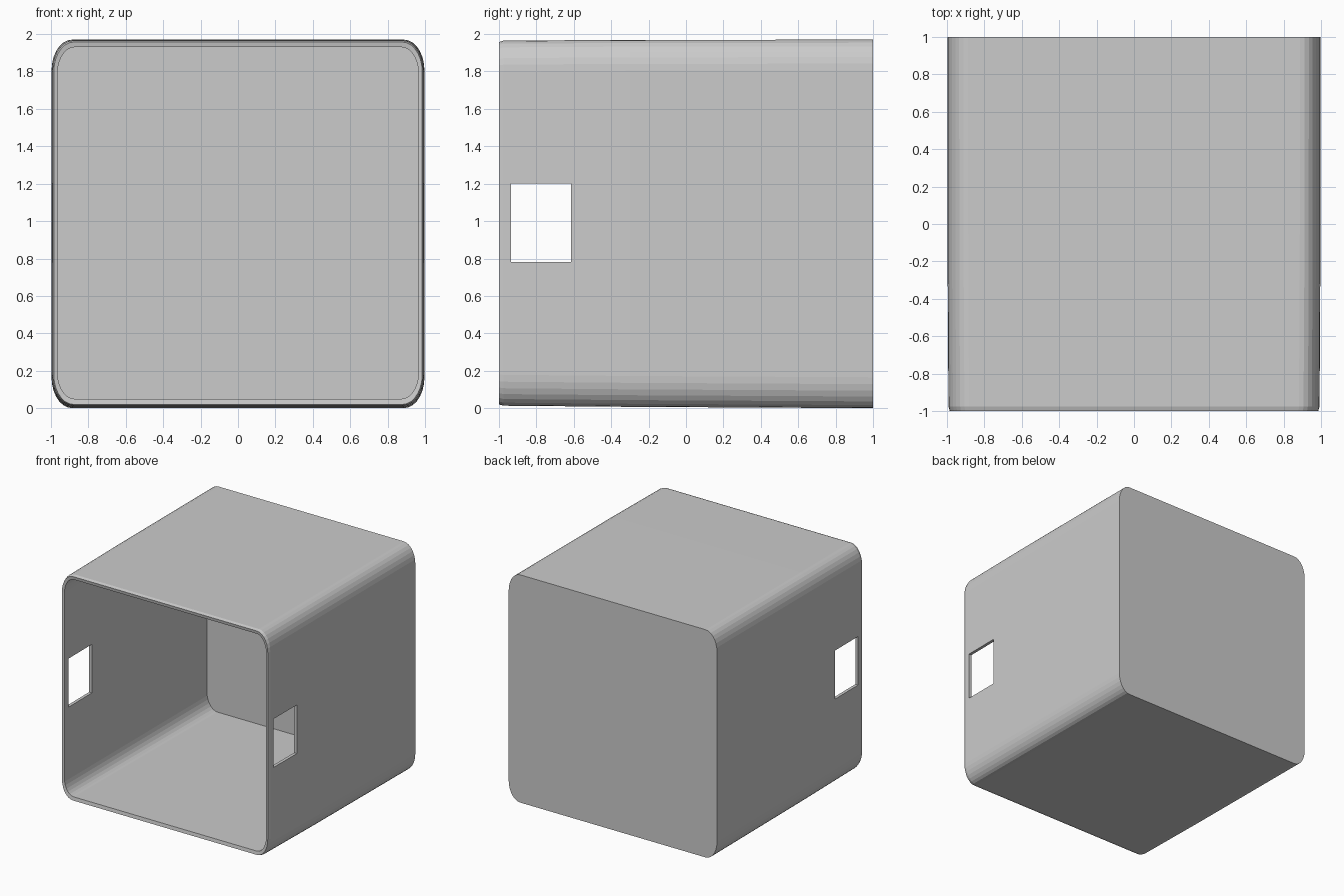
import bpy, bmesh, math

if "Cube" in bpy.data.objects:
    bpy.data.objects.remove(bpy.data.objects["Cube"])

SEGS = 7  # facets per rounded corner


def ring(bm, y, hx, z0, z1, rx, rz):
    """Rounded rectangle in the xz plane with elliptical corners."""
    verts = []
    centres = [(hx - rx, z1 - rz), (-hx + rx, z1 - rz),
               (-hx + rx, z0 + rz), (hx - rx, z0 + rz)]
    for q, (cx, cz) in enumerate(centres):
        for i in range(SEGS + 1):
            a = math.pi / 2 * (q + i / SEGS)
            verts.append(bm.verts.new((cx + rx * math.cos(a), y, cz + rz * math.sin(a))))
    return verts


def make_object(name, bm):
    bmesh.ops.recalc_face_normals(bm, faces=bm.faces)
    mesh = bpy.data.meshes.new(name)
    bm.to_mesh(mesh)
    bm.free()
    obj = bpy.data.objects.new(name, mesh)
    bpy.context.collection.objects.link(obj)
    return obj


# Open-fronted shell: outer back -> outer front lip -> inner back
sections = [
    # y, half width, bottom, top, corner rx, corner rz
    (1.0, 0.997, 0.0, 1.97, 0.11, 0.165),
    (-0.3, 0.996, 0.007, 1.969, 0.11, 0.165),
    (-0.975, 0.992, 0.013, 1.965, 0.11, 0.165),
    (-1.0, 0.985, 0.02, 1.957, 0.105, 0.16),
    (-0.995, 0.965, 0.05, 1.93, 0.09, 0.14),
    (0.975, 0.98, 0.03, 1.945, 0.10, 0.15),
]
bm = bmesh.new()
rings = [ring(bm, *s) for s in sections]
for a, b in zip(rings, rings[1:]):
    n = len(a)
    for i in range(n):
        j = (i + 1) % n
        bm.faces.new((a[i], a[j], b[j], b[i]))
bm.faces.new(rings[0])   # outside back wall
bm.faces.new(rings[-1])  # inside back wall
shell = make_object("box_shell", bm)

# Rectangular handle openings through both side walls
bm = bmesh.new()
bmesh.ops.create_cube(bm, size=1)
for v in bm.verts:
    v.co = (v.co.x * 3, -0.775 + v.co.y * 0.32, 0.99 + v.co.z * 0.42)
cutter = make_object("side_opening_cutter", bm)
cutter.hide_render = True

cut = shell.modifiers.new("side_openings", 'BOOLEAN')
cut.operation = 'DIFFERENCE'
cut.solver = 'EXACT'
cut.object = cutter

bpy.context.view_layer.objects.active = shell
shell.select_set(True)
bpy.ops.object.modifier_apply(modifier=cut.name)
bpy.data.objects.remove(cutter)
